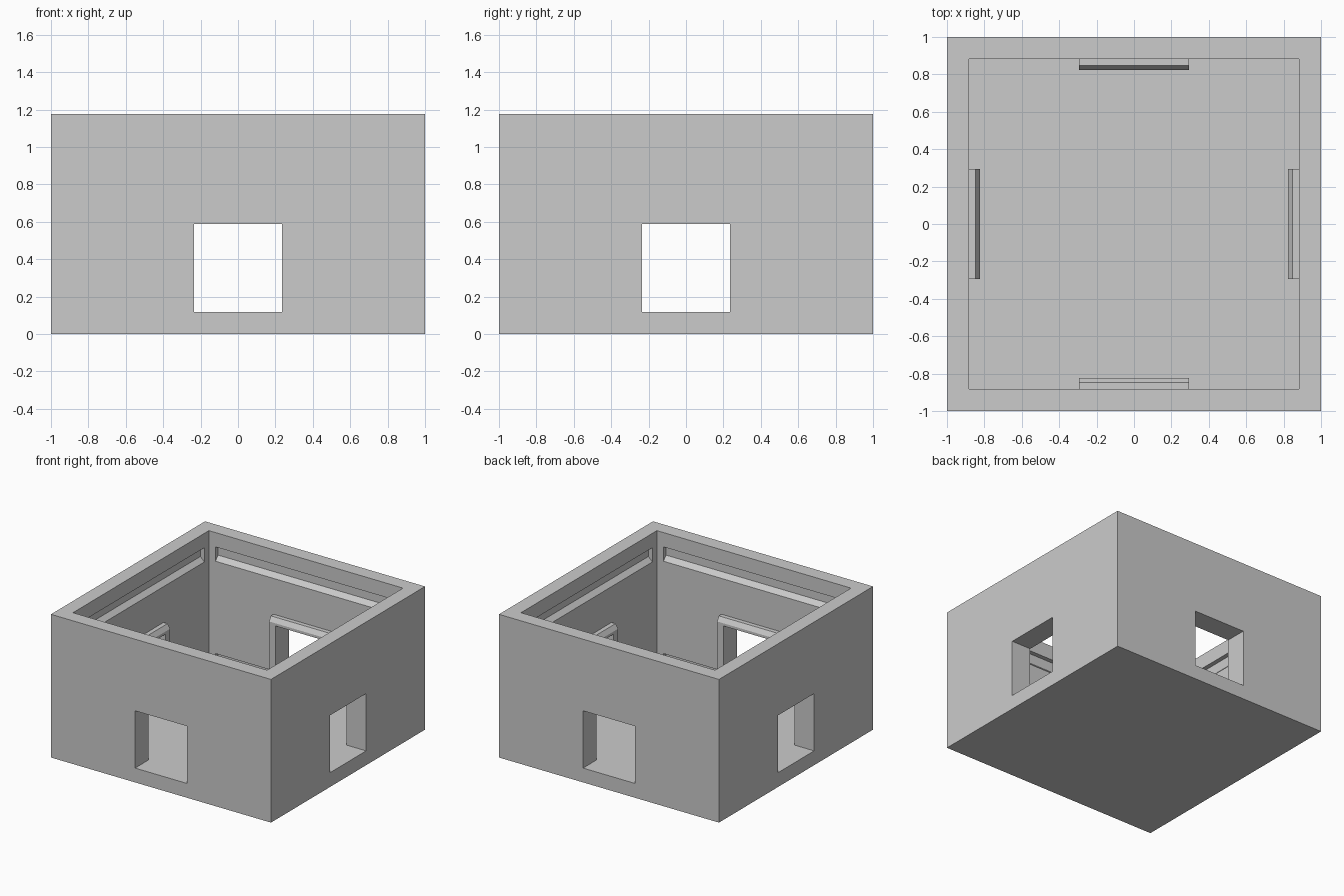
import bpy, bmesh
from math import pi
from mathutils import Matrix

if "Cube" in bpy.data.objects:
    bpy.data.objects.remove(bpy.data.objects["Cube"])

U = 2 / 17            # module: wall thickness
IN = 7.5 * U          # inner wall face
TOP = 10 * U


def finish(name, bm):
    bmesh.ops.recalc_face_normals(bm, faces=bm.faces)
    me = bpy.data.meshes.new(name)
    bm.to_mesh(me)
    bm.free()
    ob = bpy.data.objects.new(name, me)
    bpy.context.scene.collection.objects.link(ob)
    return ob


def prism(bm, profile, x0, x1):
    """Extrude a (y, z) profile along x; return its vertices."""
    face = bm.faces.new([bm.verts.new((x0, y, z)) for y, z in profile])
    start = list(face.verts)
    ext = bmesh.ops.extrude_face_region(bm, geom=[face], use_keep_orig=True)
    new = [v for v in ext["geom"] if isinstance(v, bmesh.types.BMVert)]
    bmesh.ops.translate(bm, verts=new, vec=(x1 - x0, 0, 0))
    return start + new


def rect(y0, y1, z0, z1):
    return [(y0, z0), (y1, z0), (y1, z1), (y0, z1)]


def four_sides(name, profile, *spans):
    """Repeat prisms on all four walls."""
    bm = bmesh.new()
    for k in range(4):
        for x0, x1 in spans:
            verts = prism(bm, profile, x0, x1)
            bmesh.ops.transform(bm, matrix=Matrix.Rotation(k * pi / 2, 4, 'Z'), verts=verts)
    return finish(name, bm)


def box(name, half, z0, z1):
    bm = bmesh.new()
    prism(bm, rect(-half, half, z0, z1), -half, half)
    return finish(name, bm)


def combine(target, tool, op):
    mod = target.modifiers.new(tool.name, 'BOOLEAN')
    mod.operation, mod.object, mod.solver = op, tool, 'EXACT'
    bpy.context.view_layer.objects.active = target
    bpy.ops.object.modifier_apply(modifier=mod.name)
    bpy.data.objects.remove(tool)


# Open-topped room shell
room = box("room_shell", 1, 0, TOP)
combine(room, box("cavity", IN, U, TOP + U), 'DIFFERENCE')

# Raised window surrounds with a chamfered top edge
c = 0.023
surround = [(7 * U, 0.9 * U), (IN + 0.4 * U, 0.9 * U), (IN + 0.4 * U, 5.5 * U),
            (7 * U + c, 5.5 * U), (7 * U, 5.5 * U - 1.6 * c)]
combine(room, four_sides("window_surrounds", surround, (-2.5 * U, 2.5 * U)), 'UNION')

# Window openings through walls and surrounds
combine(room, four_sides("window_openings", rect(6.5 * U, 9 * U, U, 5 * U),
                         (-2 * U, 2 * U)), 'DIFFERENCE')

# Upper grooves with sloping ledge
d = 0.036
groove = [(IN - 0.03, 8 * U), (IN, 8 * U), (IN + d, 8 * U + d),
          (IN + d, 9 * U), (IN - 0.03, 9 * U)]
combine(room, four_sides("upper_grooves", groove, (-7 * U, 7 * U)), 'DIFFERENCE')

# Lower grooves at floor level, either side of each surround
combine(room, four_sides("lower_grooves", rect(IN - 0.03, IN + d, U, 1.55 * U),
                         (-7 * U, -2.5 * U), (2.5 * U, 7 * U)), 'DIFFERENCE')
